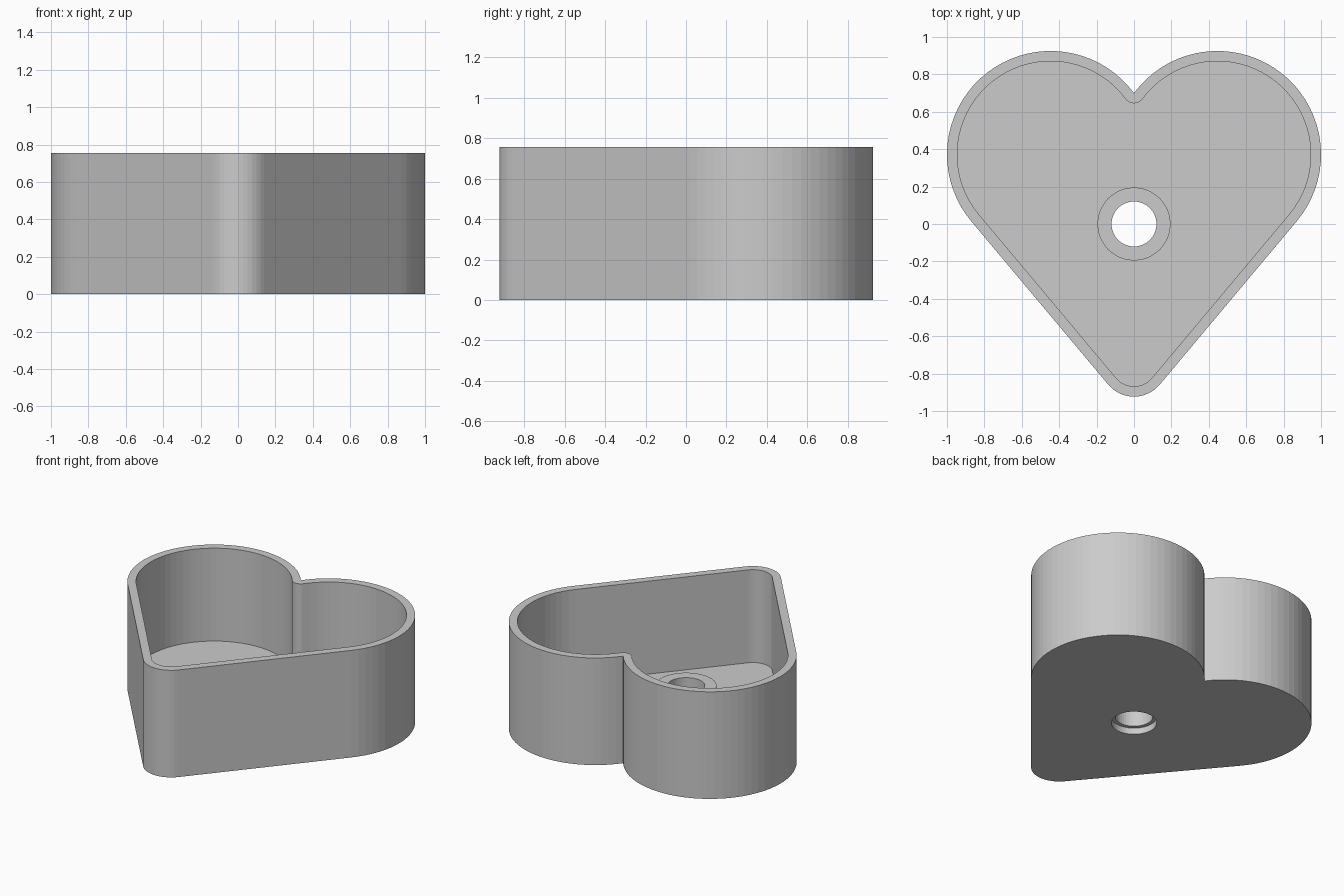
import bpy, bmesh
from math import sin, cos, pi, atan2, acos, hypot

cube = bpy.data.objects.get("Cube")
if cube:
    bpy.data.objects.remove(cube, do_unlink=True)

HEIGHT, FLOOR, BOSS_TOP, WALL = 0.755, 0.10, 0.28, 0.055
LOBE_R, LOBE_X, LOBE_Y = 0.554, 0.446, 0.371
TIP_R, TIP_Y, NOTCH_Y = 0.18, -0.743, 0.70


def arc(cx, cy, r, a0, a1, n):
    angles = [a0 + (a1 - a0) * i / n for i in range(n + 1)]
    return [(cx + r * cos(a), cy + r * sin(a)) for a in angles]


def heart(inset):
    """Counter-clockwise heart outline, moved inwards by inset."""
    rise = LOBE_Y - TIP_Y
    tangent = atan2(rise, LOBE_X) - acos((TIP_R - LOBE_R) / hypot(LOBE_X, rise))
    notch = atan2(NOTCH_Y - LOBE_Y, -LOBE_X)
    half = arc(0, TIP_Y, TIP_R - inset, -pi / 2, tangent, 6)
    half += arc(LOBE_X, LOBE_Y, LOBE_R - inset, tangent, notch, 36)
    if inset:  # rounded inside of the notch
        half += arc(0, NOTCH_Y, inset, notch - pi, -pi / 2, 5)[1:]
    return half + [(-x, y) for x, y in reversed(half[1:-1])]


def circle(r):
    return arc(0, 0, r, 0, 2 * pi, 48)[:-1]


bm = bmesh.new()


def loop(points, z):
    verts = [bm.verts.new((x, y, z)) for x, y in points]
    return [bm.edges.new((v, verts[i - 1])) for i, v in enumerate(verts)]


def wall(points, z0, z1):
    low, high = loop(points, z0), loop(points, z1)
    for a, b in zip(low, high):
        bm.faces.new((a.verts[0], a.verts[1], b.verts[1], b.verts[0]))
    return low, high


def fill(a, b):
    bmesh.ops.triangle_fill(bm, edges=a + b, use_beauty=True)


# Upright surfaces: shell, boss and stepped hole
outer_low, outer_high = wall(heart(0), 0, HEIGHT)
inner_low, inner_high = wall(heart(WALL), FLOOR, HEIGHT)
boss_low, boss_high = wall(circle(0.195), FLOOR, BOSS_TOP)
recess_low, recess_high = wall(circle(0.145), 0, 0.045)
bore_low, bore_high = wall(circle(0.12), 0.045, BOSS_TOP)

# Level surfaces: rim, floor, boss top, hole ledge and underside
fill(outer_high, inner_high)
fill(inner_low, boss_low)
fill(boss_high, bore_high)
fill(recess_high, bore_low)
fill(outer_low, recess_low)
bmesh.ops.dissolve_degenerate(bm, dist=1e-5, edges=bm.edges[:])
bmesh.ops.recalc_face_normals(bm, faces=bm.faces[:])

mesh = bpy.data.meshes.new("heart_tray")
bm.to_mesh(mesh)
bm.free()

grey = bpy.data.materials.new("light_grey")
grey.use_nodes = True
colour = (0.6, 0.6, 0.6, 1)
grey.diffuse_color = colour
grey.node_tree.nodes["Principled BSDF"].inputs["Base Color"].default_value = colour
mesh.materials.append(grey)

tray = bpy.data.objects.new("heart_tray", mesh)
bpy.context.collection.objects.link(tray)
